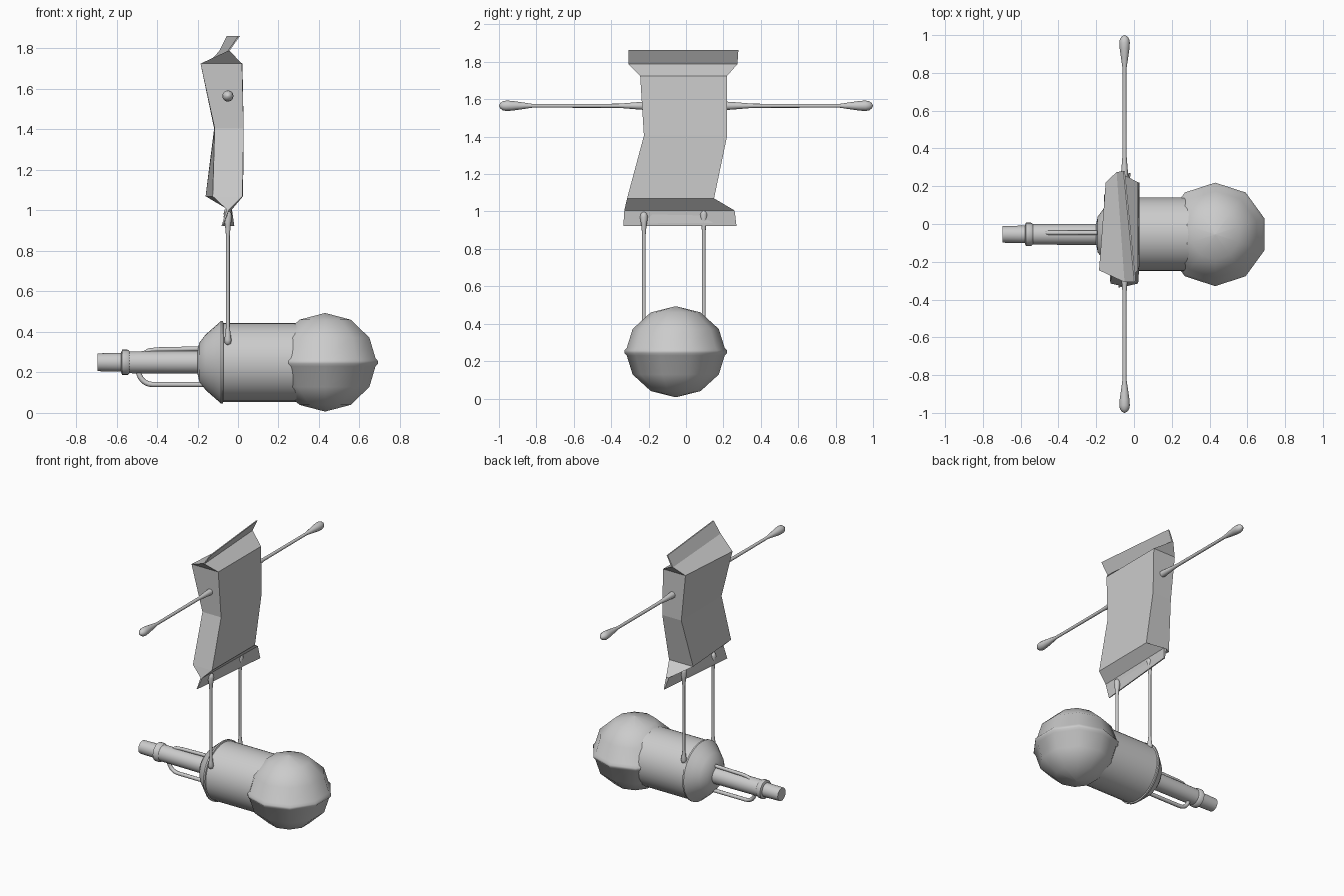
import bpy, bmesh, math
from mathutils import Vector, Matrix

if "Cube" in bpy.data.objects:
    bpy.data.objects.remove(bpy.data.objects["Cube"])

grey = bpy.data.materials.new("plain_grey")
grey.diffuse_color = (0.6, 0.6, 0.6, 1)
grey.use_nodes = True
grey.node_tree.nodes["Principled BSDF"].inputs["Base Color"].default_value = grey.diffuse_color
CY, CZ = -0.055, 0.25          # axis of the bottle


def finish(name, bm, smooth=None):
    bmesh.ops.recalc_face_normals(bm, faces=bm.faces)
    me = bpy.data.meshes.new(name)
    bm.to_mesh(me)
    bm.free()
    ob = bpy.data.objects.new(name, me)
    bpy.context.collection.objects.link(ob)
    me.materials.append(grey)
    if smooth:
        bpy.ops.object.select_all(action='DESELECT')
        ob.select_set(True)
        bpy.context.view_layer.objects.active = ob
        bpy.ops.object.shade_smooth_by_angle(angle=math.radians(smooth))
    return ob


def loft(bm, rings):
    """Join equal-sized rings of points and cap both ends."""
    vs = [[bm.verts.new(p) for p in r] for r in rings]
    n = len(vs[0])
    for a, b in zip(vs, vs[1:]):
        for i in range(n):
            j = (i + 1) % n
            bm.faces.new((a[i], a[j], b[j], b[i]))
    bm.faces.new(vs[0][::-1])
    bm.faces.new(vs[-1])


def lathe(name, profile, origin, axis, segs, smooth=40, turn=0.0):
    """Spin (distance along axis, radius) pairs around an axis."""
    rot = Vector((0, 0, 1)).rotation_difference(Vector(axis)).to_matrix()
    rings = []
    for d, r in profile:
        angs = [turn + 2 * math.pi * i / segs for i in range(segs)]
        rings.append([Vector(origin) + rot @ Vector((r * math.cos(a), r * math.sin(a), d))
                      for a in angs])
    bm = bmesh.new()
    loft(bm, rings)
    return finish(name, bm, smooth)


def tube(name, points, radius):
    cu = bpy.data.curves.new(name, 'CURVE')
    cu.dimensions = '3D'
    cu.bevel_depth = radius
    cu.bevel_resolution = 2
    cu.use_fill_caps = True
    sp = cu.splines.new('POLY')
    sp.points.add(len(points) - 1)
    for p, co in zip(sp.points, points):
        p.co = (*co, 1)
    sp.use_smooth = True
    ob = bpy.data.objects.new(name, cu)
    bpy.context.collection.objects.link(ob)
    cu.materials.append(grey)


# bottle: body, rounded shoulder, neck
lathe("bottle", [(-0.56, 0.054), (-0.2, 0.056), (-0.192, 0.095), (-0.16, 0.137), (-0.12, 0.172),
                 (-0.085, 0.203), (-0.075, 0.203), (-0.072, 0.195), (0.36, 0.195)],
      (0, CY, CZ), (1, 0, 0), 32)
# collar and spout tip
lathe("collar", [(-0.577, 0.05), (-0.572, 0.062), (-0.545, 0.062), (-0.535, 0.054)],
      (0, CY, CZ), (1, 0, 0), 24)
lathe("spout", [(-0.695, 0.044), (-0.56, 0.047)], (0, CY, CZ), (1, 0, 0), 24)

# faceted ball with a raised seam round its middle
rings = []
for k in range(13):
    lat = math.radians(-90 + 15 * k)
    if k % 2 == 0 and k != 6:
        rings.append((0.243 * math.sin(lat), max(0.002, 0.266 * math.cos(lat))))
    elif k == 6:
        rings += [(-0.02, 0.262), (-0.007, 0.274), (0.007, 0.274), (0.02, 0.262)]
lathe("ball", rings, (0.43, CY, CZ), (0, 0, 1), 10, 50, math.radians(18))

# handle rods above and below the neck
bend = [(-0.492 + 0.07 * (1 - math.cos(t)), CY, 0.212 - 0.072 * math.sin(t))
        for t in [math.pi / 2 * i / 6 for i in range(7)]]
tube("lower_handle", [(-0.492, CY, 0.25)] + bend + [(-0.13, CY, 0.14)], 0.013)
tube("upper_handle", [(-0.47, CY + 0.008, 0.29), (-0.44, CY + 0.008, 0.307),
                      (-0.40, CY + 0.008, 0.312), (-0.13, CY + 0.008, 0.318)], 0.012)

# wrapper: each section is z, front y, back y, then x left/right at front and at back
sections = [
    (0.922, -0.335, 0.27, -0.082, -0.076, -0.026, -0.018),
    (1.005, -0.330, 0.26, -0.056, -0.044, -0.050, -0.030),
    (1.070, -0.315, 0.15, -0.125, 0.022, -0.160, 0.025),
    (1.405, -0.225, 0.22, -0.115, 0.028, -0.118, 0.028),
    (1.725, -0.245, 0.22, -0.185, 0.020, -0.150, 0.022),
    (1.788, -0.308, 0.275, -0.050, -0.042, -0.092, -0.080),
    (1.862, -0.308, 0.28, 0.002, 0.010, -0.056, -0.048),
]
bm = bmesh.new()
loft(bm, [[(fl, yf, z), (fr, yf, z), (br, yb, z), (bl, yb, z)]
          for z, yf, yb, fl, fr, bl, br in sections])
finish("wrapper", bm)

# arms with drop-shaped hands and flared shoulders
arm = [(0.12, 0.026), (0.24, 0.021), (0.30, 0.016), (0.36, 0.011), (0.82, 0.010), (0.88, 0.019),
       (0.93, 0.026), (0.96, 0.028), (0.98, 0.024), (0.994, 0.014), (1.0, 0.002)]
for side, s in (("front", -1), ("back", 1)):
    lathe(side + "_arm", arm, (-0.05, 0, 1.565), (0, s, 0), 12, 60)

# legs with drop-shaped ends
leg = [(0.0, 0.003), (0.008, 0.015), (0.025, 0.018), (0.05, 0.014), (0.09, 0.0095),
       (0.54, 0.0095), (0.59, 0.014), (0.635, 0.021), (0.655, 0.016), (0.665, 0.003)]
for side, y, z in (("front", -0.225, 0.335), ("back", 0.095, 0.35)):
    lathe(side + "_leg", leg, (-0.05, y, z), (0, 0, 1), 12, 60)
